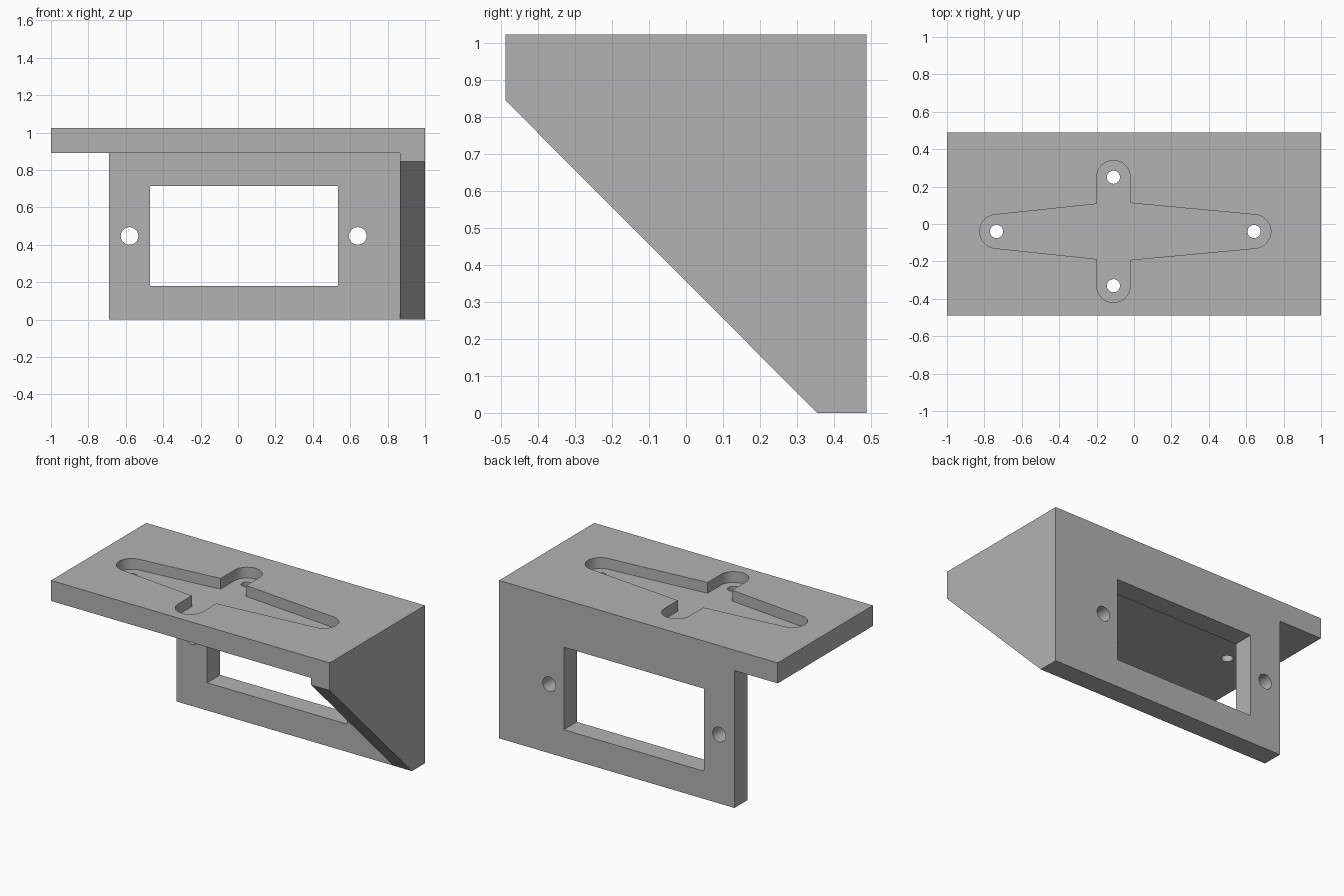
import bpy, bmesh
from math import cos, sin, radians
from mathutils import Vector

cube = bpy.data.objects.get("Cube")
if cube:
    bpy.data.objects.remove(cube, do_unlink=True)

grey = bpy.data.materials.new("plain grey")
grey.use_nodes = True
colour = (0.45, 0.45, 0.45, 1)
grey.diffuse_color = colour
grey.node_tree.nodes["Principled BSDF"].inputs["Base Color"].default_value = colour

W, D, H, T = 1.0, 0.488, 1.024, 0.133   # half width, half depth, height, thickness


def prism(name, outline, axis, lo, hi):
    """Extrude a 2D outline along an axis; outline is (y,z), (x,z) or (x,y)."""
    def place(p, t):
        c = list(p)
        c.insert("xyz".index(axis), t)
        return Vector(c)
    bm = bmesh.new()
    face = bm.faces.new([bm.verts.new(place(p, lo)) for p in outline])
    ext = bmesh.ops.extrude_face_region(bm, geom=[face])
    move = place((0, 0), hi - lo)
    bmesh.ops.translate(bm, vec=move, verts=[g for g in ext["geom"] if isinstance(g, bmesh.types.BMVert)])
    bmesh.ops.recalc_face_normals(bm, faces=bm.faces)
    mesh = bpy.data.meshes.new(name)
    bm.to_mesh(mesh)
    bm.free()
    mesh.materials.append(grey)
    obj = bpy.data.objects.new(name, mesh)
    bpy.context.collection.objects.link(obj)
    return obj


def rect(a0, b0, a1, b1):
    return [(a0, b0), (a1, b0), (a1, b1), (a0, b1)]


def arc(cx, cy, r, start, end, n=16):
    angles = [radians(start + (end - start) * i / n) for i in range(n + 1)]
    return [(cx + r * cos(a), cy + r * sin(a)) for a in angles]


def circle(cx, cy, r):
    return arc(cx, cy, r, 0, 360, 40)[:-1]


def combine(target, tool, operation):
    mod = target.modifiers.new(tool.name, "BOOLEAN")
    mod.operation, mod.solver, mod.object = operation, "EXACT", tool
    tool.hide_render = True
    bpy.context.view_layer.objects.active = target
    bpy.ops.object.modifier_apply(modifier=mod.name)
    bpy.data.objects.remove(tool, do_unlink=True)


# Top shelf, upright back plate and sloped side gusset joined in one body
bracket = prism("mounting_bracket", rect(-W, -D, W, D), "z", H - T, H)
combine(bracket, prism("back_plate", rect(-0.69, 0, W, H), "y", D - T, D), "UNION")
gusset = [(-D, H), (-D, 0.845), (D - T, 0), (D, 0), (D, H)]
combine(bracket, prism("side_gusset", gusset, "x", W - T, W), "UNION")

# Window and screw holes through the back plate
combine(bracket, prism("window", rect(-0.47, 0.18, 0.535, 0.715), "y", 0.2, 0.6), "DIFFERENCE")
for x in (-0.58, 0.64):
    combine(bracket, prism("back_hole", circle(x, 0.447, 0.047), "y", 0.2, 0.6), "DIFFERENCE")

# Cross-shaped recess with tapered long arms in the shelf
cx, cy, r = -0.11, -0.04, 0.09
left, right, north, south = -0.735, 0.642, 0.25, -0.33
recess = (arc(right, cy, r, -85, 85) + [(cx + r, 0.112)]
          + arc(cx, north, r, 0, 180) + [(cx - r, 0.107)]
          + arc(left, cy, r, 96, 264) + [(cx - r, -0.187)]
          + arc(cx, south, r, 180, 360) + [(cx + r, -0.192)])
combine(bracket, prism("recess", recess, "z", H - 0.07, H + 0.1), "DIFFERENCE")

# Screw holes at the four arm ends
for x, y in ((left, cy), (right, cy), (cx, north), (cx, south)):
    combine(bracket, prism("shelf_hole", circle(x, y, 0.035), "z", 0.8, 1.1), "DIFFERENCE")

# Smooth the round walls, keep the edges sharp
bpy.ops.object.select_all(action="DESELECT")
bracket.select_set(True)
bpy.context.view_layer.objects.active = bracket
bpy.ops.object.shade_smooth_by_angle(angle=radians(25))
